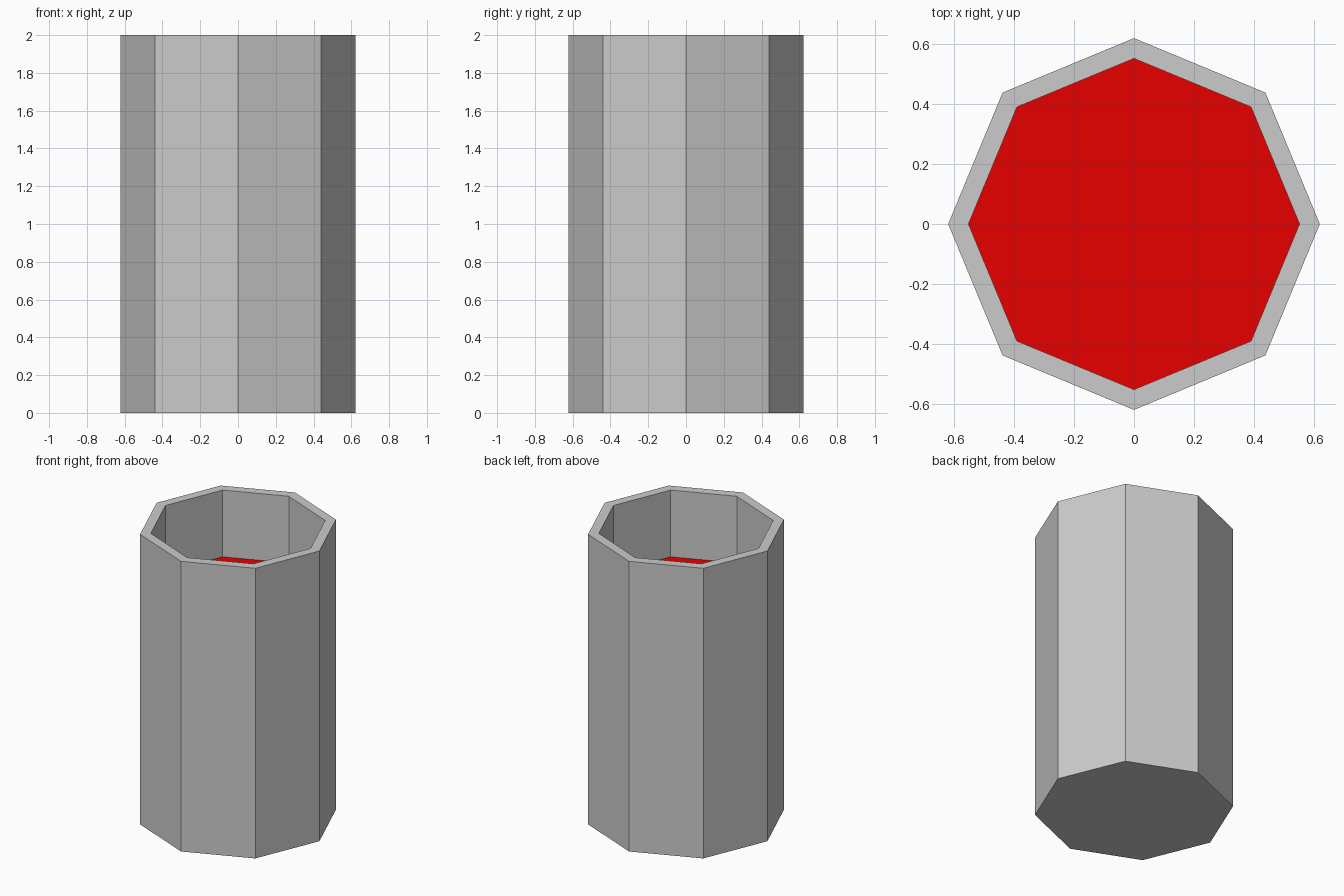
import bpy, bmesh
from math import cos, sin, pi

if "Cube" in bpy.data.objects:
    bpy.data.objects.remove(bpy.data.objects["Cube"])

SIDES = 8
OUTER, INNER = 0.621, 0.553
HEIGHT, LIQUID_Z = 2.0, 1.54


def ring(bm, radius, z):
    return [bm.verts.new((radius * cos(2 * pi * i / SIDES),
                          radius * sin(2 * pi * i / SIDES), z))
            for i in range(SIDES)]


def finish(bm, name):
    mesh = bpy.data.meshes.new(name)
    bm.to_mesh(mesh)
    bm.free()
    obj = bpy.data.objects.new(name, mesh)
    bpy.context.collection.objects.link(obj)
    return obj


# Cup: closed base, outer wall, flat rim, inner wall down to the liquid
bm = bmesh.new()
rings = [ring(bm, r, z) for r, z in
         ((OUTER, 0), (OUTER, HEIGHT), (INNER, HEIGHT), (INNER, LIQUID_Z))]
for a, b in zip(rings, rings[1:]):
    for i in range(SIDES):
        j = (i + 1) % SIDES
        bm.faces.new((a[i], a[j], b[j], b[i]))
bm.faces.new(rings[0][::-1])
finish(bm, "cup")

# Liquid: red octagonal surface filling the cup
bm = bmesh.new()
bm.faces.new(ring(bm, INNER, LIQUID_Z))
liquid = finish(bm, "liquid")
red = bpy.data.materials.new("red")
red.diffuse_color = (0.8, 0.0, 0.0, 1)
red.use_nodes = True
red.node_tree.nodes["Principled BSDF"].inputs["Base Color"].default_value = red.diffuse_color
liquid.data.materials.append(red)
